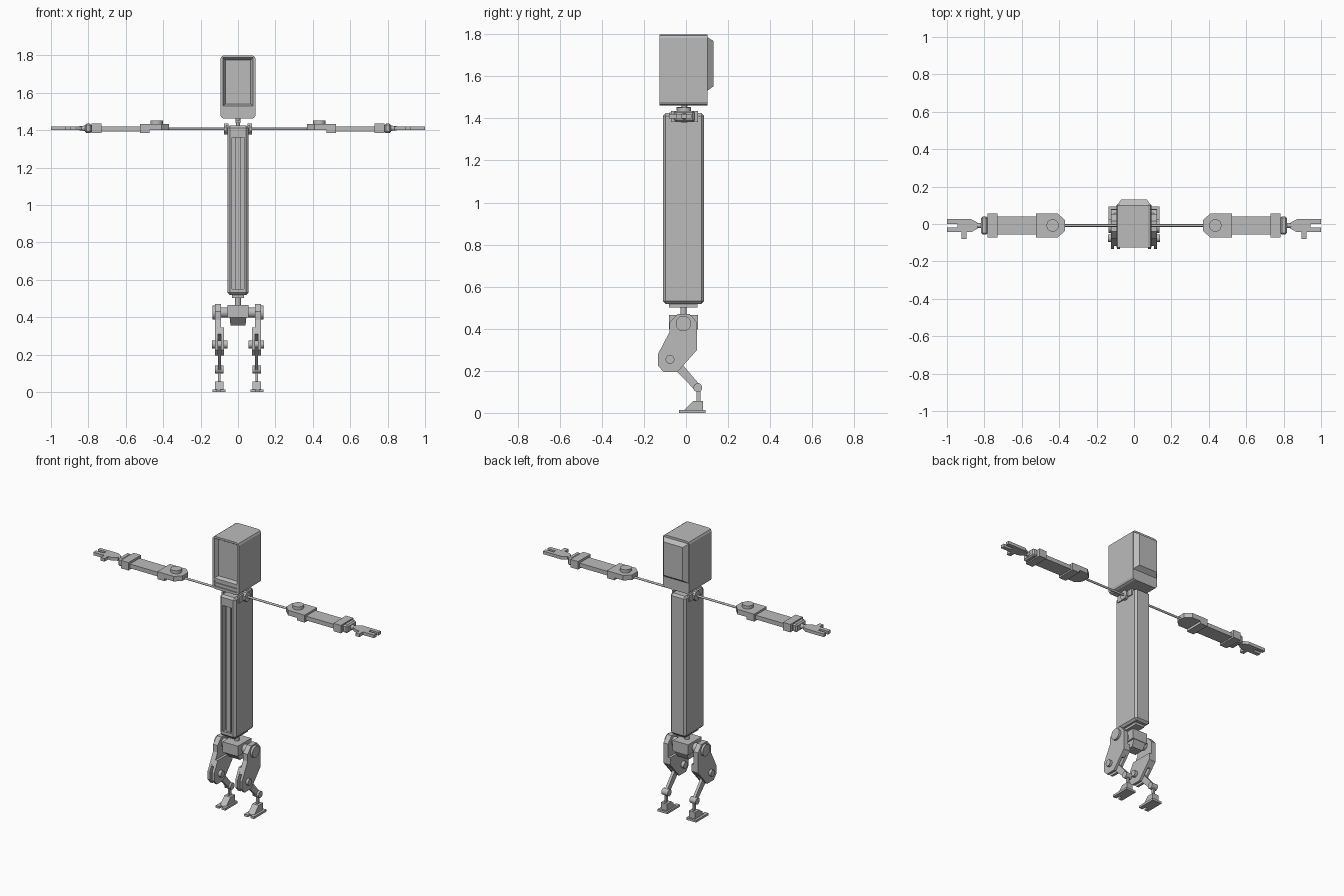
import bpy, bmesh, math

if "Cube" in bpy.data.objects:
    bpy.data.objects.remove(bpy.data.objects["Cube"])

grey = bpy.data.materials.new("light grey")
grey.diffuse_color = (0.5, 0.5, 0.5, 1)
grey.use_nodes = True
grey.node_tree.nodes["Principled BSDF"].inputs["Base Color"].default_value = grey.diffuse_color


def loft(name, rings, mirror=False, smooth=False):
    """Skin a list of equal-length point loops and cap both ends."""
    bm = bmesh.new()
    loops = [[bm.verts.new(p) for p in r] for r in rings]
    n = len(rings[0])
    for a, b in zip(loops, loops[1:]):
        for i in range(n):
            j = (i + 1) % n
            bm.faces.new((a[i], a[j], b[j], b[i]))
    bm.faces.new(loops[0])
    bm.faces.new(loops[-1])
    bmesh.ops.recalc_face_normals(bm, faces=bm.faces)
    me = bpy.data.meshes.new(name)
    bm.to_mesh(me)
    bm.free()
    me.materials.append(grey)
    if smooth:
        me.shade_smooth()
        me.set_sharp_from_angle(angle=math.radians(35))
    ob = bpy.data.objects.new(name, me)
    bpy.context.collection.objects.link(ob)
    if mirror:
        ob.modifiers.new("mirror", 'MIRROR')
    return ob


def place(axis, a, b, c):
    return {'X': (c, a, b), 'Y': (a, c, b), 'Z': (a, b, c)}[axis]


def prism(name, axis, pts, lo, hi, mirror=False):
    return loft(name, [[place(axis, a, b, c) for a, b in pts] for c in (lo, hi)], mirror)


def rect(a0, a1, b0, b1):
    return [(a0, b0), (a1, b0), (a1, b1), (a0, b1)]


def box(name, x0, x1, y0, y1, z0, z1, mirror=False, bevel=0):
    ob = prism(name, 'Z', rect(x0, x1, y0, y1), z0, z1, mirror)
    if bevel:
        m = ob.modifiers.new("bevel", 'BEVEL')
        m.width, m.segments = bevel, 1
    return ob


def rod(name, axis, a, b, lo, hi, r, r2=None, n=24, mirror=False):
    rings = []
    for c, rad in ((lo, r), (hi, r2 or r)):
        rings.append([place(axis, a + rad * math.cos(2 * math.pi * (i + .5) / n),
                            b + rad * math.sin(2 * math.pi * (i + .5) / n), c) for i in range(n)])
    return loft(name, rings, mirror, n > 8)


def frustum(name, axis, steps):
    """Stack of rectangles: (position along axis, a0, a1, b0, b1)."""
    return loft(name, [[place(axis, a, b, s[0]) for a, b in rect(*s[1:])] for s in steps])


def cut(target, cutter):
    m = target.modifiers.new("cut", 'BOOLEAN')
    m.operation, m.object = 'DIFFERENCE', cutter
    cutter.hide_render = True
    cutter.hide_viewport = True


Y = -0.008   # depth of arm and hip joints

# head: rounded box, recessed screen, two slots below, tapered back
w, c0, c1 = 0.094, 0.006, 0.018
corner = []
for sx, sz in ((1, 1), (-1, 1), (-1, -1), (1, -1)):
    p = [(sx * w, 1.6305 + sz * (.1695 - c1)), (sx * (w - c0), 1.6305 + sz * (.1695 - c0)),
         (sx * (w - c1), 1.6305 + sz * .1695)]
    corner += p if sx * sz > 0 else p[::-1]
head = prism("head", 'Y', corner, -0.126, 0.102)
cut(head, frustum("screen_cutter", 'Y', [(-.15, -.08, .08, 1.53, 1.787), (-.126, -.08, .08, 1.53, 1.787),
                                         (-.104, -.067, .067, 1.54, 1.774)]))
for i, z in enumerate((1.478, 1.502)):
    cut(head, box("slot_cutter_%d" % i, -.08, .08, -.15, -.12, z, z + .017))
frustum("head_back", 'Y', [(.10, -.092, .092, 1.53, 1.787), (.131, -.068, .068, 1.553, 1.768)])

# neck
rod("neck", 'Z', 0, Y, 1.41, 1.466, .009, .015)
box("neck_collar", -.014, .014, -.045, .022, 1.438, 1.455)

# torso with long front recess and a rail inside
torso = box("torso", -.056, .056, -.11, .086, .518, 1.425, bevel=.013)
cut(torso, box("torso_cutter", -.032, .032, -.15, -.083, .55, 1.36))
box("torso_rail", -.016, .016, -.097, -.08, .55, 1.36)

# shoulders
box("shoulder_plate", .05, .063, -.078, .054, 1.387, 1.428, True)
rod("shoulder_knuckle", 'X', Y, 1.406, .05, .076, .031, n=8, mirror=True)

# arms
rod("upper_arm", 'X', Y, 1.406, .07, .40, .007, n=12, mirror=True)
prism("elbow_plate", 'Z', [(.37, Y - .03), (.408, Y - .064), (.525, Y - .064),
                           (.525, Y + .064), (.408, Y + .064), (.37, Y + .03)], 1.40, 1.432, True)
box("elbow_block", .472, .525, Y - .064, Y + .064, 1.384, 1.401, True)
rod("elbow_pin", 'Z', .435, Y, 1.43, 1.452, .033, mirror=True)
box("forearm", .52, .735, Y - .049, Y + .049, 1.393, 1.42, True)
box("cuff", .73, .783, Y - .064, Y + .064, 1.384, 1.435, True)
box("cuff_end", .783, .818, Y - .048, Y + .048, 1.384, 1.435, True, .008)
rod("wrist", 'X', Y, 1.41, .81, .848, .016, .011, n=12, mirror=True)
hand = [(.838, .016), (.872, .034), (1, .034), (1, .009), (.943, .009), (.943, -.010), (1, -.010),
        (1, -.036), (.922, -.036), (.922, -.073), (.895, -.073), (.895, -.036), (.872, -.036), (.838, -.018)]
prism("hand", 'Z', [(x, y + Y) for x, y in hand], 1.40, 1.42, True)

# waist and pelvis
box("waist_plate", -.032, .032, -.08, .055, .502, .52)
rod("waist_post", 'Z', 0, -.012, .455, .51, .015)
box("pelvis", -.055, .055, -.08, .057, .398, .465)
frustum("pelvis_base", 'Z', [(.40, -.045, .045, -.078, .055), (.356, -.04, .04, -.035, .03)])

# thighs: outer plate, upper core and inner cheek leave a slot for the shin
top = [(-.078, .43), (-.04, .47), (.017, .47), (.053, .43), (.053, .30)]
low = [(-.04, .195), (-.107, .195), (-.133, .225), (-.133, .28)]
prism("thigh_outer", 'X', top + low + [(-.078, .385)], .108, .123, True)
prism("thigh_core", 'X', top + [(.02, .265), (-.117, .31), (-.078, .385)], .091, .109, True)
prism("thigh_inner", 'X', [(.053, .345), (.053, .30)] + low + [(-.099, .345)], .075, .091, True)
rod("hip_axle", 'X', -.012, .425, .05, .10, .028, mirror=True)
rod("hip_cap", 'X', -.012, .425, .12, .137, .037, mirror=True)
rod("knee_pin", 'X', -.076, .254, .055, .139, .021, mirror=True)

# shins and ankles
prism("shin", 'X', [(-.092, .238), (-.06, .27), (-.02, .233), (.067, .132), (.043, .108), (-.045, .198)],
      .091, .108, True)
rod("ankle_pin", 'X', .056, .12, .078, .122, .021, mirror=True)
box("ankle_post", .094, .106, .05, .069, .05, .12, True)

# feet
prism("foot_wedge", 'X', [(.081, .01), (.081, .057), (.036, .057), (-.012, .01)], .078, .122, True)
prism("foot_plate", 'Z', [(.067, -.033), (.093, -.033), (.093, -.005), (.111, -.005), (.111, -.033),
                          (.137, -.033), (.137, .093), (.067, .093)], 0, .014, True)
